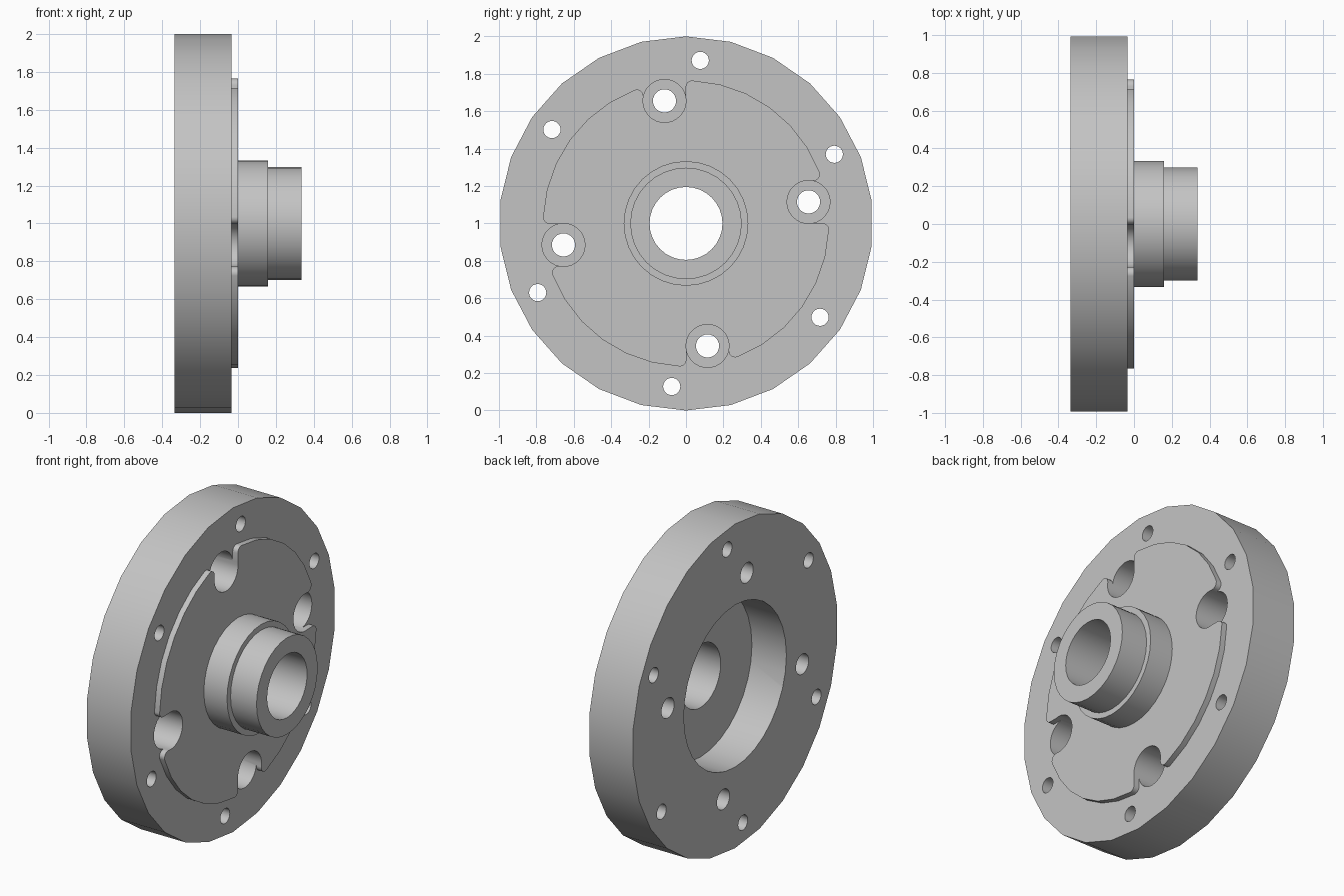
import bpy
import bmesh
from math import sin, cos, pi, radians, sqrt, atan2

if "Cube" in bpy.data.objects:
    bpy.data.objects.remove(bpy.data.objects["Cube"])

# Plain grey metal
metal = bpy.data.materials.new("grey metal")
metal.use_nodes = True
grey = (0.55, 0.55, 0.55, 1)
metal.diffuse_color = grey
metal.node_tree.nodes["Principled BSDF"].inputs["Base Color"].default_value = grey


def prism(name, outline, x0, x1):
    """Extrude a (y, z) outline along x, with the axis at z = 1."""
    bm = bmesh.new()
    face = bm.faces.new([bm.verts.new((x0, y, z + 1)) for y, z in outline])
    top = bmesh.ops.extrude_face_region(bm, geom=[face])
    moved = [v for v in top["geom"] if isinstance(v, bmesh.types.BMVert)]
    bmesh.ops.translate(bm, verts=moved, vec=(x1 - x0, 0, 0))
    bmesh.ops.recalc_face_normals(bm, faces=bm.faces)
    mesh = bpy.data.meshes.new(name)
    bm.to_mesh(mesh)
    bm.free()
    mesh.materials.append(metal)
    obj = bpy.data.objects.new(name, mesh)
    bpy.context.collection.objects.link(obj)
    return obj


def arc(cy, cz, r, a0, a1, n):
    """Points clockwise from the z axis, both ends included."""
    return [(cy + r * sin(a0 + (a1 - a0) * i / n),
             cz + r * cos(a0 + (a1 - a0) * i / n)) for i in range(n + 1)]


def circle(r, n, cy=0, cz=0):
    return arc(cy, cz, r, 0, 2 * pi, n)[:-1]


def turn(points, a):
    return [(y * cos(a) + z * sin(a), z * cos(a) - y * sin(a)) for y, z in points]


# Bolt pocket position and raised plate sizes
POCKET_Y, POCKET_Z, POCKET_R = -0.115, 0.655, 0.115
PLATE_R, FILLET = 0.765, 0.035


def plate_outline():
    """Disc with four slots, each open to the rim with rounded corners."""
    half = POCKET_R - 0.002
    y_left, y_right = POCKET_Y - half, POCKET_Y + half
    reach = PLATE_R - FILLET
    ly, ry = y_left - FILLET, y_right + FILLET
    lz, rz = sqrt(reach ** 2 - ly ** 2), sqrt(reach ** 2 - ry ** 2)
    start, end = atan2(ry, rz), atan2(ly, lz) + pi / 2
    quarter = [(y_left, POCKET_Z), (y_right, POCKET_Z)]
    quarter += arc(ry, rz, FILLET, -pi / 2, start, 6)
    quarter += arc(0, 0, PLATE_R, start, end, 6)[1:-1]
    corner = arc(ly, lz, FILLET, atan2(ly, lz), pi / 2, 6)
    quarter += turn(corner, pi / 2)
    return [p for k in range(4) for p in turn(quarter, k * pi / 2)]


# Solid parts
flange = prism("flange_hub", circle(1, 26), -0.335, -0.035)
solids = [
    prism("raised_plate", plate_outline(), -0.08, 0),
    prism("hub_shoulder", circle(0.333, 32), -0.06, 0.158),
    prism("hub_nose", circle(0.298, 32), -0.05, 0.335),
]

# Bore, rear recess and holes
cutters = [
    prism("bore", circle(0.195, 32), -0.5, 0.5),
    prism("rear_recess", circle(0.5, 32), -0.5, -0.1),
]
for k in range(4):
    (y, z), = turn([(POCKET_Y, POCKET_Z)], k * pi / 2)
    cutters.append(prism("bolt_pocket", circle(POCKET_R, 32, y, z), -0.22, 0.1))
    cutters.append(prism("bolt_hole", circle(0.062, 24, y, z), -0.5, 0.1))
for k in range(6):
    (y, z), = turn([(0, 0.875)], radians(5 + 60 * k))
    cutters.append(prism("rim_hole", circle(0.046, 24, y, z), -0.5, 0.1))

# Join the solids and cut the holes
bpy.context.view_layer.objects.active = flange
for tools, operation in ((solids, "UNION"), (cutters, "DIFFERENCE")):
    for tool in tools:
        mod = flange.modifiers.new(tool.name, "BOOLEAN")
        mod.operation = operation
        mod.solver = "EXACT"
        mod.object = tool
        bpy.ops.object.modifier_apply(modifier=mod.name)
        bpy.data.objects.remove(tool)

# Smooth the round walls, keep the edges crisp
bpy.ops.object.select_all(action="DESELECT")
flange.select_set(True)
bpy.ops.object.shade_smooth_by_angle(angle=radians(30))
